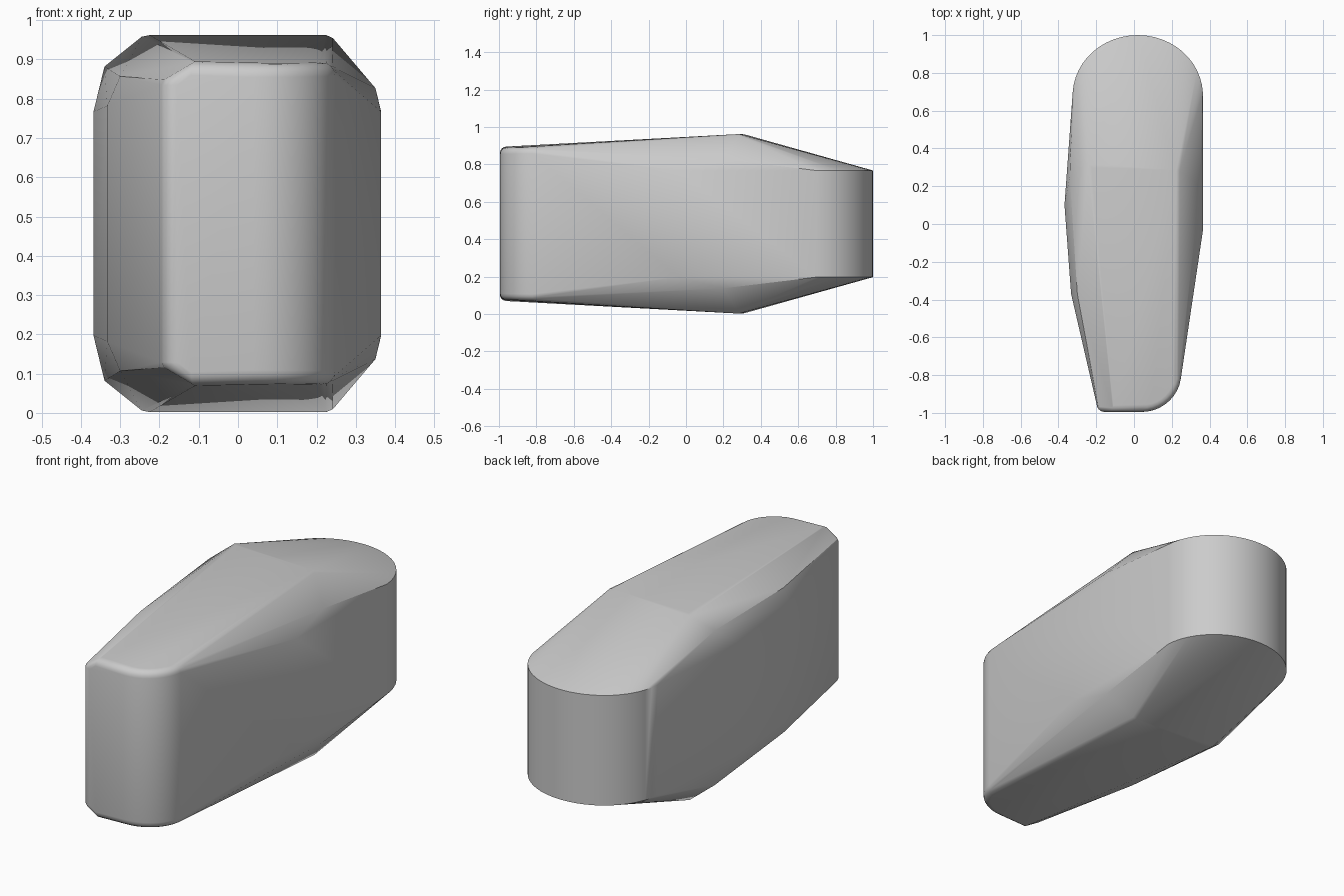
import bpy, bmesh, math

cube = bpy.data.objects.get("Cube")
if cube:
    bpy.data.objects.remove(cube)

MID = 0.482          # height of the horizontal symmetry plane
points = []


def add(x, y, h):
    """Add a point and its mirror below the symmetry plane."""
    points.extend([(x, y, MID + h), (x, y, MID - h)])


def arc(cx, cy, rx, ry, start, end, steps):
    for i in range(steps + 1):
        a = math.radians(start + (end - start) * i / steps)
        yield cx + rx * math.cos(a), cy + ry * math.sin(a)


# rounded rear end, crisp top and bottom rims
for x, y in arc(0.02, 0.68, 0.345, 0.32, 3, 177, 24):
    add(x, y, 0.285)

# rounded nose: small corner on one side, large on the other, bevelled rims
R = 0.035
for k in range(5):
    a = math.radians(90 * k / 4)
    inset, h = R * (1 - math.cos(a)), 0.383 + R * math.sin(a)
    for x, y in arc(0.04, -0.79, 0.21 - inset, 0.205 - inset, -90, 0, 10):
        add(x, y, h - 0.01 + 0.015 * (y + 1))
    # the small corner is also chamfered between side and top
    for x, y in arc(-0.155, -0.955, 0.042 - inset, 0.04 - inset, 180, 270, 5):
        add(x + inset * 1.6, y, h - 0.03)
    add(-0.12 + inset * 0.3, -0.995 + inset, h - 0.005)

# roof ridge, shoulders and widest points of the flanks
for x, y, h in [
    (-0.245, 0.32, 0.476), (-0.225, 0.30, 0.48), (0.225, 0.285, 0.48), (0.242, 0.28, 0.472),
    (-0.34, 0.25, 0.40), (-0.368, 0.10, 0.285), (-0.333, -0.37, 0.30), (-0.30, -0.37, 0.375),
    (0.35, 0.20, 0.345), (0.364, -0.04, 0.285), (0.30, -0.45, 0.335),
]:
    add(x, y, h)

# convex body skin
bm = bmesh.new()
for p in points:
    bm.verts.new(p)
res = bmesh.ops.convex_hull(bm, input=bm.verts)
loose = {e for e in res["geom_interior"] + res["geom_unused"]
         if isinstance(e, bmesh.types.BMVert)}
bmesh.ops.delete(bm, geom=list(loose), context='VERTS')
bmesh.ops.dissolve_limit(bm, angle_limit=math.radians(1), verts=bm.verts, edges=bm.edges)
bmesh.ops.recalc_face_normals(bm, faces=bm.faces)
mesh = bpy.data.meshes.new("tapered_body")
bm.to_mesh(mesh)
bm.free()

body = bpy.data.objects.new("tapered_body", mesh)
bpy.context.collection.objects.link(body)

# single neutral grey
grey = bpy.data.materials.new("neutral_grey")
grey.use_nodes = True
grey.diffuse_color = (0.6, 0.6, 0.6, 1)
grey.node_tree.nodes["Principled BSDF"].inputs["Base Color"].default_value = (0.6, 0.6, 0.6, 1)
mesh.materials.append(grey)

bpy.ops.object.select_all(action='DESELECT')
body.select_set(True)
bpy.context.view_layer.objects.active = body
bpy.ops.object.shade_smooth_by_angle(angle=math.radians(25))
